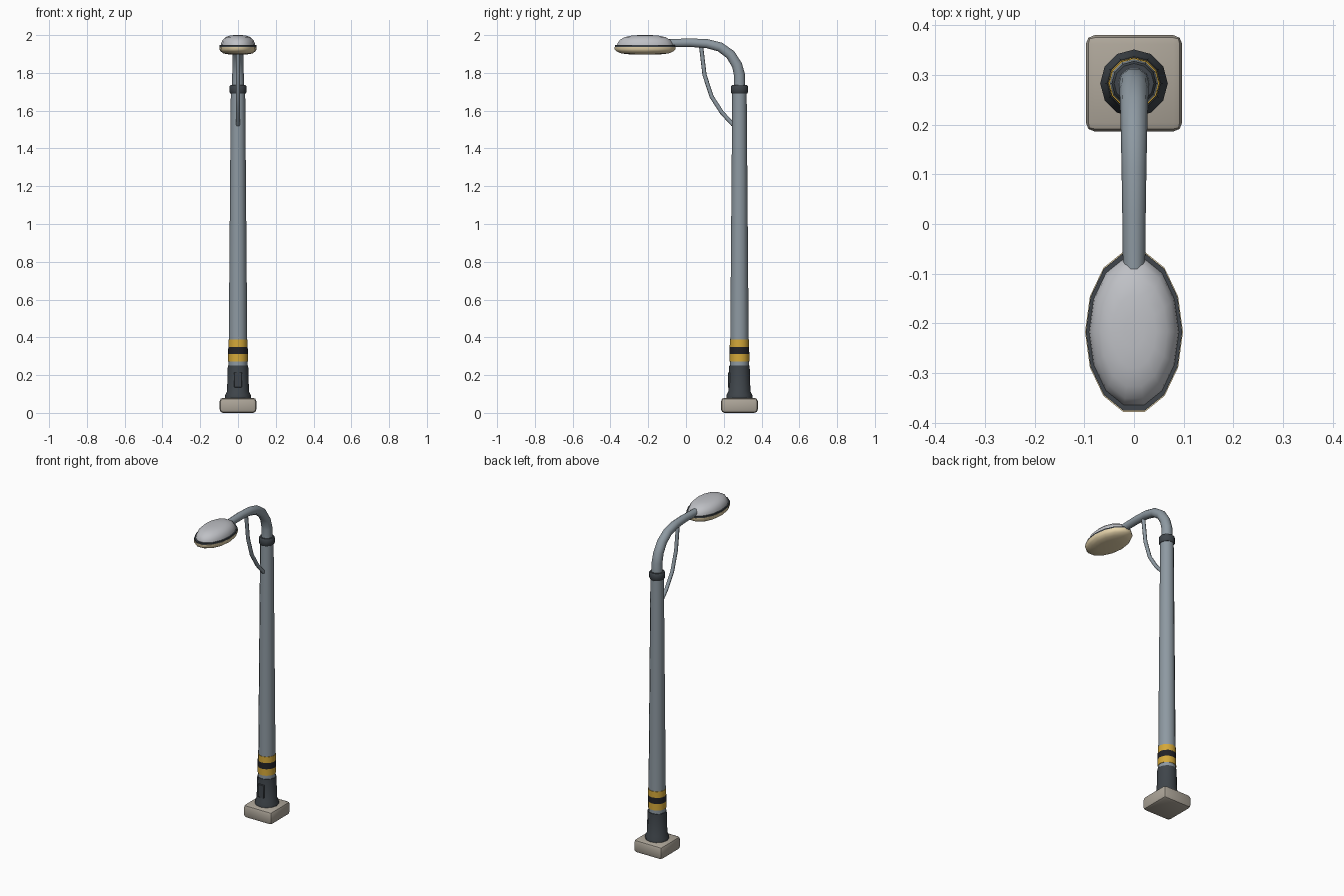
import bpy, bmesh, math
from math import radians

cube = bpy.data.objects.get("Cube")
if cube:
    bpy.data.objects.remove(cube, do_unlink=True)


def material(name, r, g, b):
    m = bpy.data.materials.new(name)
    m.use_nodes = True
    m.diffuse_color = (r, g, b, 1)
    m.node_tree.nodes["Principled BSDF"].inputs["Base Color"].default_value = (r, g, b, 1)
    return m


STEEL = material("blue grey steel", 0.27, 0.32, 0.36)
DARK = material("dark iron", 0.05, 0.06, 0.07)
BLACK = material("black paint", 0.016, 0.016, 0.02)
YELLOW = material("yellow paint", 0.66, 0.39, 0.04)
STONE = material("concrete", 0.42, 0.38, 0.32)
SHELL = material("pale grey shell", 0.52, 0.53, 0.56)
LENS = material("cream lens", 0.82, 0.68, 0.42)

POLE_Y = 0.283
LAMP_Y = -0.217


def smooth(ob, angle=40):
    bpy.ops.object.select_all(action="DESELECT")
    ob.select_set(True)
    bpy.context.view_layer.objects.active = ob
    bpy.ops.object.shade_smooth_by_angle(angle=radians(angle))


def finish(name, bm, *mats):
    bmesh.ops.recalc_face_normals(bm, faces=bm.faces)
    me = bpy.data.meshes.new(name)
    bm.to_mesh(me)
    bm.free()
    ob = bpy.data.objects.new(name, me)
    bpy.context.collection.objects.link(ob)
    for m in mats:
        me.materials.append(m)
    smooth(ob)
    return ob


def lathe(name, profile, y, *mats, sides=12, sx=1, sy=1, rule=None):
    """Stack rings of (radius, z) and cap both ends."""
    bm = bmesh.new()
    rings = []
    for r, z in profile:
        angles = [math.tau * i / sides for i in range(sides)]
        rings.append([bm.verts.new((r * sx * math.cos(a), y + r * sy * math.sin(a), z))
                      for a in angles])
    for k, (low, high) in enumerate(zip(rings, rings[1:])):
        for i in range(sides):
            j = (i + 1) % sides
            f = bm.faces.new((low[i], low[j], high[j], high[i]))
            f.material_index = rule[k] if rule else 0
    bm.faces.new(rings[0][::-1])
    bm.faces.new(rings[-1])
    return finish(name, bm, *mats)


def box(name, size, center, mat, bevel, segments):
    bm = bmesh.new()
    bmesh.ops.create_cube(bm, size=1)
    bmesh.ops.scale(bm, vec=size, verts=bm.verts)
    bmesh.ops.translate(bm, vec=center, verts=bm.verts)
    bmesh.ops.bevel(bm, geom=bm.edges[:], offset=bevel, segments=segments,
                    profile=0.5, affect="EDGES")
    return finish(name, bm, mat)


def tube(name, points, radii, sides_level, mat):
    """Round bar along (y, z) points in the middle plane."""
    cu = bpy.data.curves.new(name, "CURVE")
    cu.dimensions = "3D"
    cu.bevel_depth = 1
    cu.bevel_resolution = sides_level
    cu.use_fill_caps = True
    sp = cu.splines.new("POLY")
    sp.points.add(len(points) - 1)
    for p, (y, z), r in zip(sp.points, points, radii):
        p.co = (0, y, z, 1)
        p.radius = r
    cu.materials.append(mat)
    ob = bpy.data.objects.new(name, cu)
    bpy.context.collection.objects.link(ob)
    bpy.ops.object.select_all(action="DESELECT")
    ob.select_set(True)
    bpy.context.view_layer.objects.active = ob
    bpy.ops.object.convert(target="MESH")
    smooth(bpy.context.object, 50)


# Footing and boot
box("footing", (0.194, 0.194, 0.08), (0, POLE_Y, 0.04), STONE, 0.018, 2)
lathe("boot", [(0.068, 0.075), (0.068, 0.095), (0.058, 0.115), (0.054, 0.25)], POLE_Y, DARK)
box("access_hatch", (0.04, 0.012, 0.08), (0, POLE_Y - 0.055, 0.175), DARK, 0.002, 1)

# Pole, painted bands and collar
lathe("pole", [(0.050, 0.24), (0.038, 1.71)], POLE_Y, STEEL)
lathe("warning_bands", [(0.0525, 0.272), (0.052, 0.312), (0.0515, 0.35), (0.051, 0.388)],
      POLE_Y, YELLOW, BLACK, rule=[0, 1, 0])
lathe("collar", [(0.040, 1.69), (0.045, 1.697), (0.045, 1.728), (0.040, 1.735)], POLE_Y, DARK)

# Curved arm and its brace
arm = [(0.283, 1.72), (0.283, 1.79), (0.270, 1.842), (0.235, 1.897), (0.18, 1.937),
       (0.11, 1.955), (0.02, 1.96), (-0.10, 1.957)]
tube("arm", arm, [0.032 - 0.0014 * i for i in range(len(arm))], 3, STEEL)
tube("brace", [(0.250, 1.525), (0.19, 1.59), (0.135, 1.675), (0.098, 1.79), (0.080, 1.94)],
     [0.011] * 5, 2, STEEL)

# Lamp head: lens, rim and domed shell, all oval
oval = dict(sides=14, sx=0.0985, sy=0.165)
lathe("lens", [(0.45, 1.897), (0.78, 1.903), (0.94, 1.914), (1, 1.925), (1, 1.938)],
      LAMP_Y, LENS, **oval)
lathe("lamp_rim", [(0.985, 1.936), (0.985, 1.947)], LAMP_Y, DARK, **oval)
lathe("lamp_shell", [(0.92, 1.945), (0.9, 1.958), (0.83, 1.974), (0.68, 1.989), (0.45, 1.997),
                     (0.2, 2.0)], LAMP_Y, SHELL, **oval)
